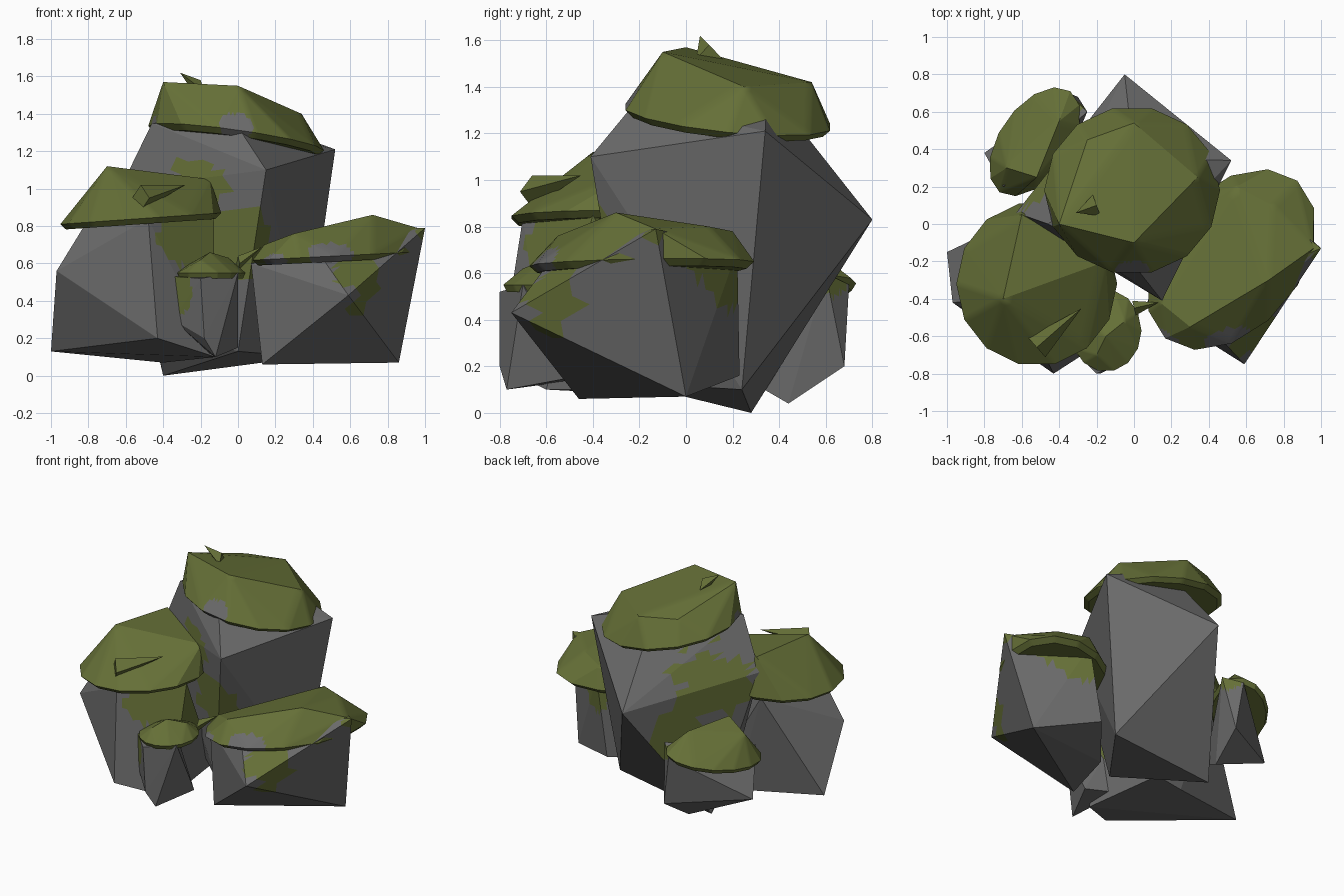
import bpy
import bmesh
from math import cos, sin, pi, radians
from mathutils import Matrix, Vector, noise

default_cube = bpy.data.objects.get("Cube")
if default_cube:
    bpy.data.objects.remove(default_cube)


def make_material(name, colour):
    material = bpy.data.materials.new(name)
    material.use_nodes = True
    material.diffuse_color = colour
    shader = material.node_tree.nodes["Principled BSDF"]
    shader.inputs["Base Color"].default_value = colour
    return material


STONE = make_material("stone grey", (.145, .145, .145, 1))
MOSS = make_material("moss green", (.13, .16, .038, 1))


def paint_patches(bm, patches):
    """Give the second colour to faces inside ragged-edged spheres."""
    bmesh.ops.subdivide_edges(bm, edges=bm.edges[:], cuts=9, use_grid_fill=True)
    for face in bm.faces:
        middle = face.calc_center_median()
        ragged = 1 + noise.noise(middle * 8) / 2
        for centre, radius in patches:
            if (middle - Vector(centre)).length < radius * ragged:
                face.material_index = 1


def faceted_solid(name, corners, main_material, patch_material, patches):
    """Flat-faced solid stretched round its corners."""
    bm = bmesh.new()
    for corner in corners:
        bm.verts.new(corner)
    hull = bmesh.ops.convex_hull(bm, input=bm.verts[:])
    leftover = set(hull["geom_interior"] + hull["geom_unused"])
    loose = [item for item in leftover if isinstance(item, bmesh.types.BMVert)]
    bmesh.ops.delete(bm, geom=loose, context="VERTS")
    paint_patches(bm, patches)
    bmesh.ops.recalc_face_normals(bm, faces=bm.faces[:])

    mesh = bpy.data.meshes.new(name)
    bm.to_mesh(mesh)
    bm.free()
    mesh.materials.append(main_material)
    mesh.materials.append(patch_material)
    solid = bpy.data.objects.new(name, mesh)
    bpy.context.collection.objects.link(solid)
    return solid


def rock(name, corners, mossy_patches):
    return faceted_solid(name, corners, STONE, MOSS, mossy_patches)


def moss_cap(name, centre, radii, crown, turn=0, tilt=(0, 0), bare_patches=()):
    """Cap with a tilted, tucked-under oval rim below a few raised crown points."""
    rotation = Matrix.Rotation(radians(turn), 3, "Z")
    tuck = Vector((0, 0, .03))
    rim_sides = 14
    rim = []
    for side in range(rim_sides):
        angle = 2 * pi * side / rim_sides
        offset = rotation @ Vector((radii[0] * cos(angle), radii[1] * sin(angle), 0))
        offset.z = offset.x * tilt[0] + offset.y * tilt[1]
        rim.append(Vector(centre) + offset)
        rim.append(Vector(centre) + offset * .93 - tuck)
    cap = faceted_solid(name, rim + list(crown), MOSS, STONE, bare_patches)
    bpy.ops.object.select_all(action="DESELECT")
    cap.select_set(True)
    bpy.context.view_layer.objects.active = cap
    bpy.ops.object.shade_smooth_by_angle(angle=radians(25))


def moss_tuft(name, tip, root, width):
    """Pointed leaf from a wide root to a single tip."""
    tip, root = Vector(tip), Vector(root)
    up = Vector((0, 0, width))
    sideways = (tip - root).cross(up).normalized() * width
    corners = [tip, root + sideways, root - sideways, root + up, root - up]
    faceted_solid(name, corners, MOSS, STONE, [])


# Tall rock at the back
rock("tall_rock",
     corners=[(.15, -.41, 1.1), (.52, .34, 1.21), (-.05, .8, .83), (-.4, .28, 0),
              (.36, .24, .1), (0, -.25, .13), (-.63, .06, 1), (-.46, 0, 1.35),
              (0, -.22, 1.33), (0, .35, 1.4), (-.45, .1, .25)],
     mossy_patches=[((0, -.32, .7), .22), ((-.25, -.2, .95), .2),
                    ((-.48, .35, .95), .27), ((-.3, .5, .65), .2)])
moss_cap("tall_rock_moss", centre=(-.01, .18, 1.27), radii=(.47, .45),
         crown=[(-.4, 0, 1.57), (0, -.1, 1.55), (.34, .25, 1.4), (0, .54, 1.42),
                (-.25, .45, 1.43)],
         tilt=(-.14, -.1), bare_patches=[((0, -.26, 1.33), .1), ((-.45, .05, 1.33), .06)])
moss_tuft("top_tuft", tip=(-.31, .06, 1.62), root=(-.2, .1, 1.52), width=.06)

# Broad rock at the front right
rock("front_right_rock",
     corners=[(-1, -.15, .13), (-.97, -.42, .56), (-.43, -.8, .2), (-.48, -.7, .84),
              (-.12, -.6, .1), (-.4, 0, .07), (-.2, 0, .1), (-.13, -.4, .85),
              (-.62, .03, .8), (-.7, -.4, 1)],
     mossy_patches=[((-.28, -.6, .7), .15), ((-.1, -.4, .65), .23)])
moss_cap("front_right_moss", centre=(-.52, -.32, .84), radii=(.43, .44),
         crown=[(-.7, -.4, 1.12), (-.6, .05, 1.1), (-.15, -.2, 1.05)], tilt=(.07, 0))
moss_tuft("front_tuft", tip=(-.28, -.45, 1.02), root=(-.52, -.66, .95), width=.07)

# Small rock wedged in at the front
rock("small_front_rock",
     corners=[(-.12, -.77, .1), (-.35, -.65, .3), (-.34, -.66, .53), (-.2, -.8, .52),
              (-.18, -.8, .2), (0, -.7, .55), (0, -.5, .15), (-.2, -.4, .15),
              (-.2, -.45, .55)],
     mossy_patches=[((-.34, -.66, .45), .13)])
moss_cap("small_front_moss", centre=(-.15, -.57, .55), radii=(.19, .22),
         crown=[(-.2, -.7, .62), (-.15, -.6, .66), (-.05, -.52, .63)])

# Broad rock at the front left
rock("front_left_rock",
     corners=[(.59, -.75, .43), (.13, -.46, .06), (.86, 0, .07), (1, -.13, .79),
              (.07, -.42, .6), (.45, -.6, .63), (.56, .22, .7), (.47, .23, .16),
              (.2, -.1, .1), (.7, -.25, .78)],
     mossy_patches=[((.68, -.6, .5), .16), ((.65, .2, .65), .2), ((1, -.13, .8), .07)])
moss_cap("front_left_moss", centre=(.52, -.19, .64), radii=(.55, .37),
         crown=[(.72, -.3, .86), (.74, .1, .8), (.3, -.55, .76), (.55, .2, .78),
                (.96, -.13, .79), (.14, -.42, .7)],
         turn=50, tilt=(.05, 0), bare_patches=[((.5, -.63, .64), .11), ((.2, -.6, .6), .07)])
moss_tuft("middle_tuft", tip=(.13, -.42, .69), root=(0, -.45, .6), width=.04)

# Small rock at the back right
rock("back_rock",
     corners=[(-.8, .38, .25), (-.33, .44, .04), (-.3, .68, .2), (-.25, .6, .6),
              (-.35, .7, .55), (-.7, .2, .55), (-.4, .25, .15)],
     mossy_patches=[((-.27, .66, .56), .07)])
moss_cap("back_moss", centre=(-.53, .44, .53), radii=(.33, .19),
         crown=[(-.68, .3, .66), (-.52, .25, .73), (-.4, .55, .7), (-.4, .65, .61)],
         turn=55, tilt=(.25, 0))
